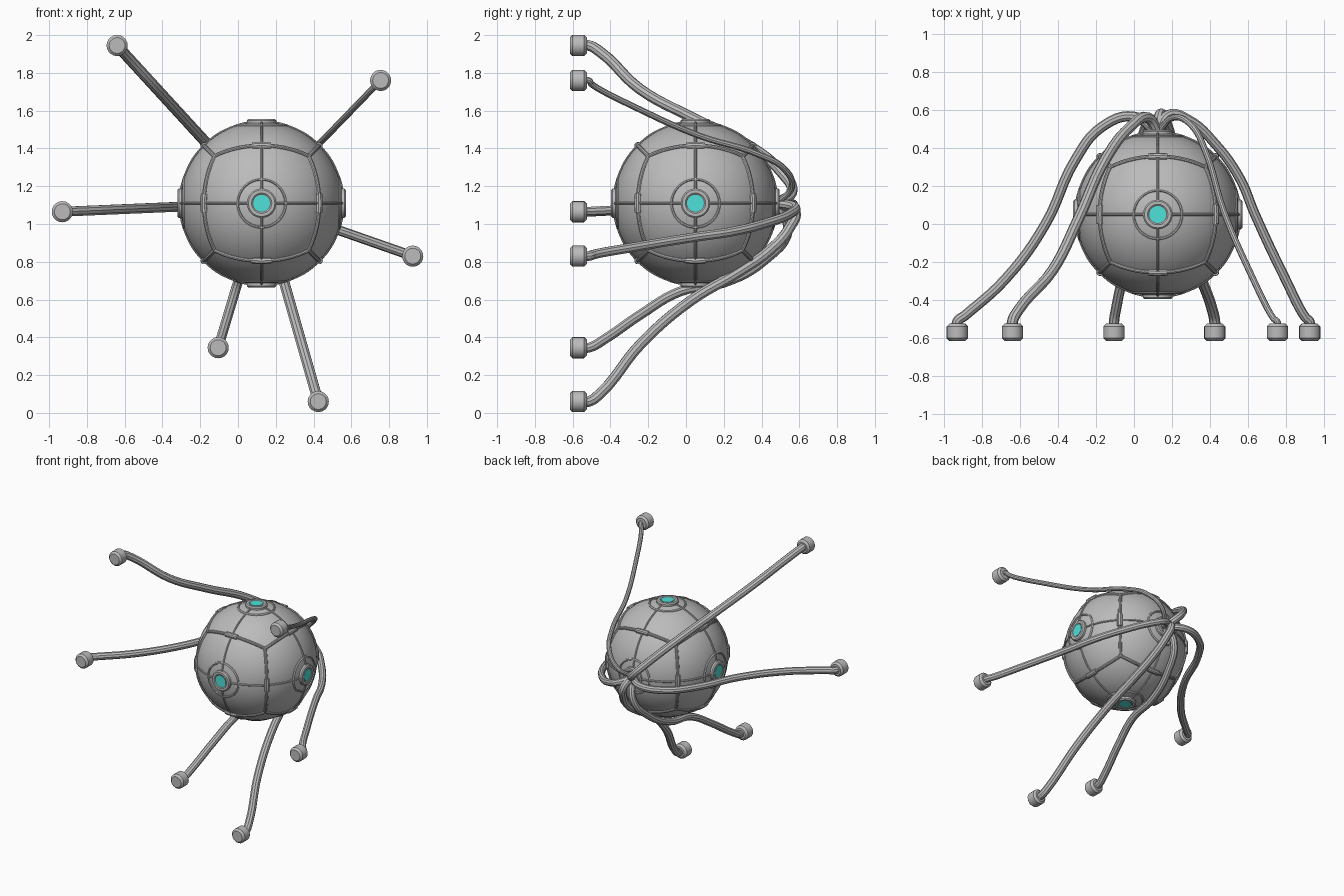
import bpy, bmesh, math
from itertools import product
from mathutils import Vector

cube = bpy.data.objects.get("Cube")
if cube:
    bpy.data.objects.remove(cube)

CENTRE = Vector((0.125, 0.05, 1.11))
RADIUS = 0.431


def material(name, rgb):
    m = bpy.data.materials.new(name)
    m.use_nodes = True
    m.diffuse_color = (*rgb, 1)
    m.node_tree.nodes["Principled BSDF"].inputs["Base Color"].default_value = (*rgb, 1)
    return m


grey = material("grey metal", (0.5, 0.5, 0.5))
teal = material("teal glass", (0.08, 0.75, 0.7))


def add(name, mesh, mat):
    mesh.materials.clear()
    mesh.materials.append(mat)
    mesh.shade_smooth()
    mesh.set_sharp_from_angle(angle=math.radians(35))
    ob = bpy.data.objects.new(name, mesh)
    bpy.context.collection.objects.link(ob)
    return ob


def tube(name, points, radius, cyclic=False, steps=6):
    """Round tube through the points, turned into a mesh."""
    cu = bpy.data.curves.new(name, "CURVE")
    cu.dimensions = "3D"
    cu.bevel_depth, cu.bevel_resolution, cu.resolution_u = radius, 3, steps
    cu.use_fill_caps = True
    sp = cu.splines.new("BEZIER")
    sp.bezier_points.add(len(points) - 1)
    sp.use_cyclic_u = cyclic
    for bp, p in zip(sp.bezier_points, points):
        bp.co = p
        bp.handle_left_type = bp.handle_right_type = "AUTO"
    tmp = bpy.data.objects.new("tmp", cu)
    bpy.context.collection.objects.link(tmp)
    bpy.context.view_layer.update()
    dg = bpy.context.evaluated_depsgraph_get()
    mesh = bpy.data.meshes.new_from_object(tmp.evaluated_get(dg))
    bpy.data.objects.remove(tmp)
    return add(name, mesh, grey)


def lathe(name, profile, origin, axis, mat, sides=32):
    """Spin (radius, height) pairs about an axis."""
    bm = bmesh.new()
    rings = [[bm.verts.new((r * math.cos(a), r * math.sin(a), h))
              for a in (2 * math.pi * i / sides for i in range(sides))]
             for r, h in profile]
    for lo, hi in zip(rings, rings[1:]):
        for i in range(sides):
            j = (i + 1) % sides
            bm.faces.new((lo[i], lo[j], hi[j], hi[i]))
    bm.faces.new(rings[0][::-1])
    bm.faces.new(rings[-1])
    bmesh.ops.recalc_face_normals(bm, faces=bm.faces)
    mesh = bpy.data.meshes.new(name)
    bm.to_mesh(mesh)
    bm.free()
    ob = add(name, mesh, mat)
    ob.rotation_euler = Vector(axis).to_track_quat("Z", "Y").to_euler()
    ob.location = origin
    return ob


# Round body
bm = bmesh.new()
bmesh.ops.create_uvsphere(bm, u_segments=64, v_segments=32, radius=RADIUS)
body_mesh = bpy.data.meshes.new("body")
bm.to_mesh(body_mesh)
bm.free()
add("body", body_mesh, grey).location = CENTRE

axes = [Vector(a) for a in ((1, 0, 0), (0, 1, 0), (0, 0, 1))]

# Thin seams on the three great circles
for k in range(3):
    u, v = axes[k - 1], axes[k - 2]
    ring = [CENTRE + RADIUS * (u * math.cos(a) + v * math.sin(a))
            for a in (math.pi * i / 8 for i in range(16))]
    tube("thin_seam", ring, 0.007, True)

# Panel frame along the twelve rounded box edges, with a clip on each
for k in range(3):
    for s, t in product((-1, 1), repeat=2):
        side = axes[k - 1] * s + axes[k - 2] * t

        def arc(reach, radius):
            return [CENTRE + radius * (side + axes[k] * reach * i / 4).normalized()
                    for i in range(-4, 5)]
        tube("panel_frame", arc(1, RADIUS), 0.0115, steps=3)
        tube("frame_clip", arc(0.16, RADIUS), 0.019, steps=2)

# Round lens on every face; the rear one is a plain socket for the arms
bezel = [(0.078, 0.40), (0.078, 0.438), (0.07, 0.446), (0.054, 0.446),
         (0.047, 0.441)]
halo = [(0.125, 0.40), (0.137, 0.405), (0.137, 0.412), (0.131, 0.419),
        (0.124, 0.419), (0.12, 0.412)]
for axis in axes:
    for s in (-1, 1):
        d = axis * s
        lathe("lens_bezel", bezel, CENTRE, d, grey)
        lathe("lens_halo", halo, CENTRE, d, grey)
        if d.y < 1:
            lathe("lens", [(0.045, 0.438), (0.045, 0.444)], CENTRE, d, teal)

# Arms: tip x, tip z, thickness, then (share of reach from the axis, y)
arms = [
    (-0.64, 1.945, 0.029, [(0.96, -0.455), (0.72, -0.24), (0.55, 0.02),
                           (0.36, 0.34), (0.19, 0.51), (0.07, 0.56)]),
    (0.755, 1.76, 0.017, [(0.97, -0.5), (0.76, -0.24), (0.55, 0.07),
                          (0.4, 0.38), (0.28, 0.52), (0.13, 0.56)]),
    (-0.93, 1.065, 0.027, [(0.96, -0.48), (0.76, -0.29), (0.56, 0.0),
                           (0.41, 0.34), (0.28, 0.51), (0.12, 0.565)]),
    (0.925, 0.83, 0.026, [(0.97, -0.49), (0.84, -0.29), (0.64, 0.05),
                          (0.54, 0.24), (0.38, 0.42), (0.2, 0.55), (0.07, 0.575)]),
    (-0.105, 0.345, 0.027, [(0.94, -0.43), (0.77, -0.24), (0.61, -0.03),
                            (0.55, 0.2), (0.4, 0.41), (0.18, 0.54)]),
    (0.425, 0.06, 0.029, [(0.96, -0.455), (0.71, -0.24), (0.495, 0.02),
                          (0.343, 0.285), (0.24, 0.44), (0.12, 0.55), (0.04, 0.575)]),
]
cap = [(0.042, -0.045), (0.056, -0.031), (0.056, 0.031), (0.042, 0.045)]
for x, z, thick, path in arms:
    reach = Vector((x - CENTRE.x, 0, z - CENTRE.z))
    stations = [(1, -0.57), (1, -0.515)] + path + [(0, 0.48)]
    points = [Vector((CENTRE.x, y, CENTRE.z)) + reach * f for f, y in stations]
    tube("arm", points, thick)
    lathe("arm_cap", cap, (x, -0.57, z), (0, 1, 0), grey, 20)
